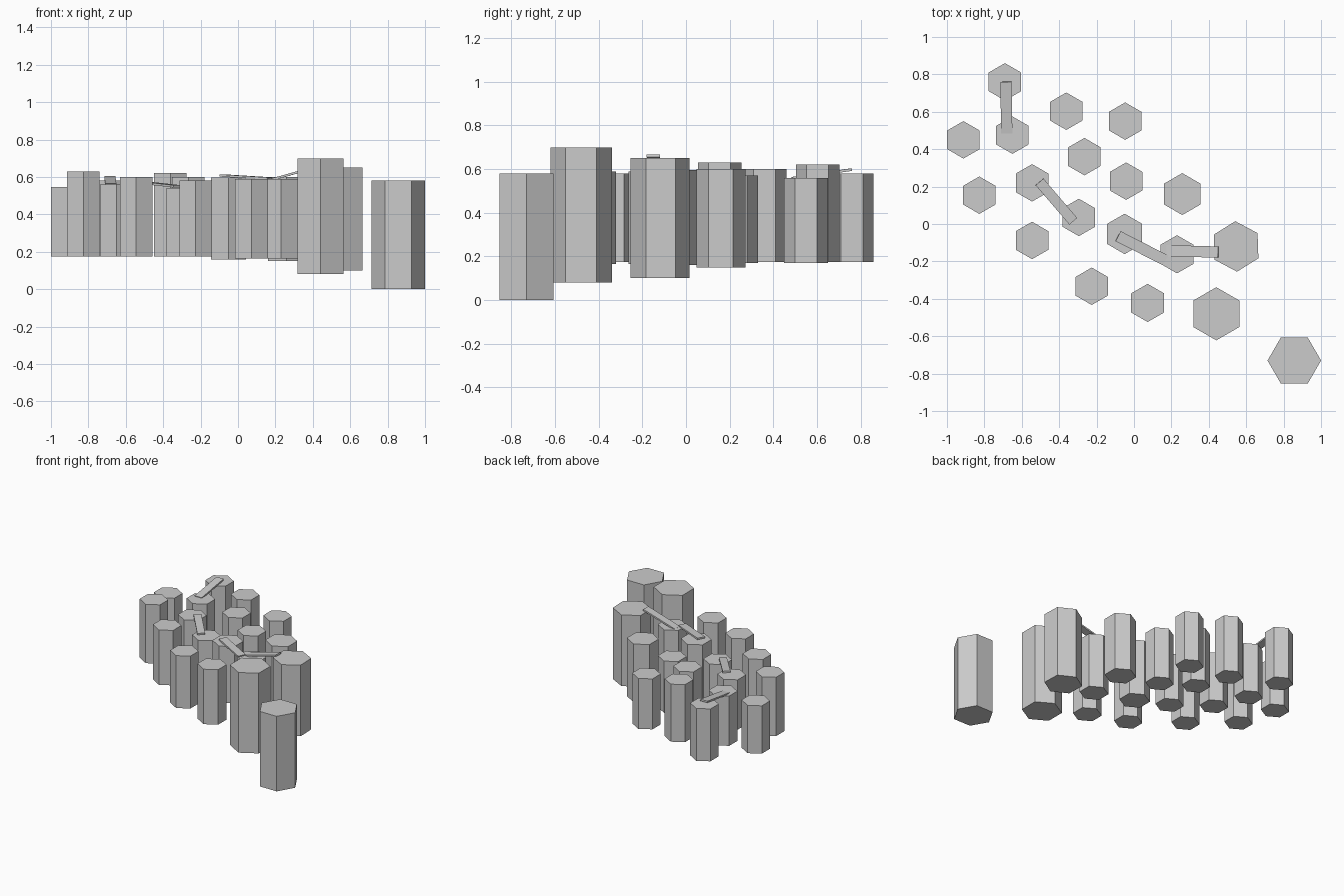
import bpy
import math
from mathutils import Vector, Matrix


def column(name, x, y, r, z0, z1, turn=30):
    """Hexagonal pillar; turn=30 puts corners on the y axis."""
    bpy.ops.mesh.primitive_cylinder_add(vertices=6, radius=r, depth=z1 - z0,
                                        location=(x, y, (z0 + z1) / 2))
    ob = bpy.context.object
    # primitive has its first corner on +y, so 30 degrees less is needed
    ob.rotation_euler.z = math.radians(turn - 30)
    ob.name = name


def plank(name, a, b, width=0.06, thick=0.012):
    """Thin board running between two points."""
    a, b = Vector(a), Vector(b)
    d = (b - a).normalized()
    side = Vector((0, 0, 1)).cross(d).normalized()
    up = d.cross(side)
    bpy.ops.mesh.primitive_cube_add(size=1)
    ob = bpy.context.object
    ob.name = name
    rot = Matrix((d, side, up)).transposed().to_4x4()
    ob.matrix_world = (Matrix.Translation((a + b) / 2) @ rot
                       @ Matrix.Diagonal(((b - a).length, width, thick, 1)))


# small pillars: x, y, radius, bottom, top
small = [
    (-0.69, 0.76, 0.10, 0.175, 0.58),
    (-0.912, 0.45, 0.10, 0.175, 0.545),
    (-0.65, 0.475, 0.10, 0.175, 0.56),
    (-0.362, 0.603, 0.10, 0.175, 0.62),
    (-0.047, 0.55, 0.10, 0.17, 0.56),
    (-0.265, 0.36, 0.10, 0.175, 0.60),
    (-0.042, 0.229, 0.10, 0.17, 0.57),
    (0.258, 0.16, 0.112, 0.15, 0.60),
    (-0.545, 0.22, 0.10, 0.175, 0.56),
    (-0.827, 0.154, 0.10, 0.175, 0.63),
    (-0.545, -0.088, 0.10, 0.175, 0.60),
    (-0.295, 0.035, 0.10, 0.175, 0.54),
    (-0.05, -0.053, 0.108, 0.16, 0.597),
    (0.23, -0.162, 0.102, 0.165, 0.59),
    (-0.226, -0.333, 0.10, 0.175, 0.58),
    (0.073, -0.422, 0.102, 0.165, 0.59),
]
for i, p in enumerate(small, 1):
    column(f"small_pillar_{i:02d}", *p)

# large pillars at the front right
column("large_pillar_back", 0.546, -0.12, 0.135, 0.10, 0.65, 32)
column("large_pillar_middle", 0.44, -0.48, 0.142, 0.08, 0.70)
column("large_pillar_front", 0.857, -0.73, 0.143, 0.0, 0.58, 0)

# bridging planks
plank("plank_rear", (-0.685, 0.76, 0.598), (-0.68, 0.485, 0.558))
plank("plank_middle", (-0.505, 0.225, 0.57), (-0.325, 0.015, 0.55), 0.055)
plank("plank_front", (-0.085, -0.065, 0.608), (0.17, -0.195, 0.592))
plank("plank_ramp", (0.175, -0.143, 0.585), (0.45, -0.15, 0.662))
